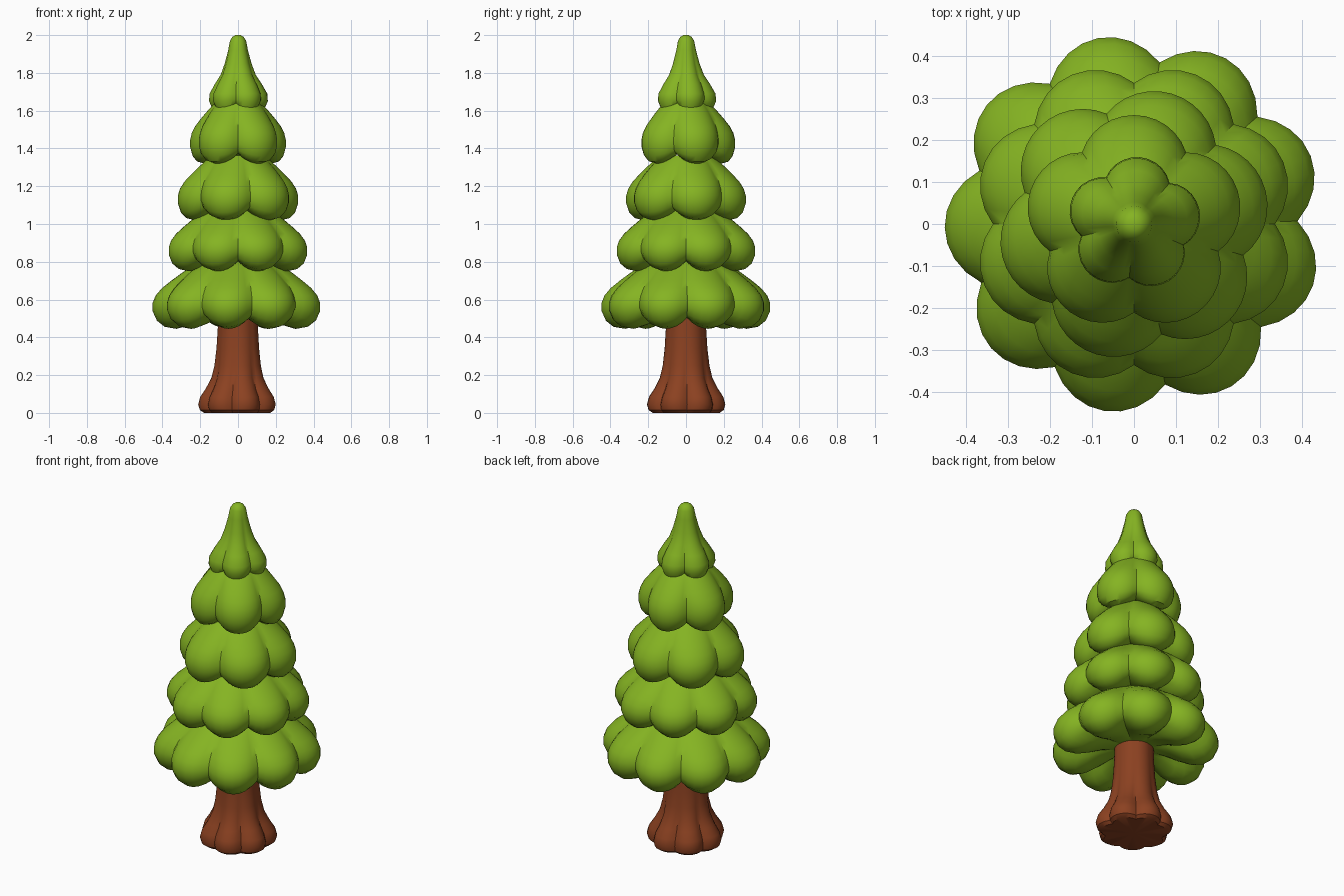
import bpy, bmesh, math

if "Cube" in bpy.data.objects:
    bpy.data.objects.remove(bpy.data.objects["Cube"])


def material(name, rgb):
    m = bpy.data.materials.new(name)
    m.diffuse_color = (*rgb, 1)
    m.use_nodes = True
    m.node_tree.nodes["Principled BSDF"].inputs["Base Color"].default_value = m.diffuse_color
    return m


GREEN = material("leaf green", (0.235, 0.455, 0.016))
BROWN = material("bark brown", (0.26, 0.053, 0.015))


def lobed_lathe(name, rows, lobes, phase, mat, per_lobe=8):
    """Revolve rows of (radius, z, valley depth, valley lift) with rounded lobes.
    The first and last rows are closed with a single pole point."""
    n = lobes * per_lobe
    bm = bmesh.new()
    rings = []
    for r, z, depth, lift in rows:
        ring = []
        for i in range(n):
            d = 2 * (i % per_lobe) / per_lobe - 1      # -1..1 across a lobe
            a = math.radians(phase) + (i / n - 0.5 / lobes) * math.tau
            rr = r * (1 - depth * d * d)
            ring.append(bm.verts.new((rr * math.cos(a), rr * math.sin(a), z + lift * d * d)))
        rings.append(ring)
    for lo, hi in zip(rings, rings[1:]):
        for i in range(n):
            j = (i + 1) % n
            bm.faces.new((lo[i], lo[j], hi[j], hi[i]))
    for ring, z in ((rings[0], rows[0][1]), (rings[-1], rows[-1][1])):
        pole = bm.verts.new((0, 0, z))
        for i in range(n):
            bm.faces.new((ring[i], ring[(i + 1) % n], pole))
    bmesh.ops.recalc_face_normals(bm, faces=bm.faces)
    me = bpy.data.meshes.new(name)
    bm.to_mesh(me)
    bm.free()
    me.materials.append(mat)
    ob = bpy.data.objects.new(name, me)
    bpy.context.collection.objects.link(ob)
    bpy.context.view_layer.objects.active = ob
    ob.select_set(True)
    bpy.ops.object.shade_smooth_by_angle(angle=math.radians(35))
    ob.select_set(False)
    return ob


# Trunk with flared root lobes
lobed_lathe("trunk", [
    (0.18, 0.0, 0.14, 0), (0.202, 0.015, 0.15, 0), (0.211, 0.045, 0.16, 0),
    (0.2, 0.085, 0.17, 0), (0.17, 0.13, 0.16, 0), (0.141, 0.185, 0.11, 0),
    (0.125, 0.25, 0.06, 0), (0.114, 0.34, 0.03, 0), (0.107, 0.45, 0.02, 0),
    (0.105, 0.60, 0.02, 0)], 7, -75, BROWN)

# Foliage tiers: shared profile (radius, height, valley depth, valley lift)
TIER = [(0.22, 0.20, 0.05, 0.0), (0.42, 0.14, 0.15, 0.06), (0.58, 0.05, 0.17, 0.12),
        (0.72, 0.0, 0.17, 0.16), (0.86, 0.03, 0.17, 0.14), (0.95, 0.12, 0.17, 0.09),
        (1.0, 0.26, 0.17, 0.05), (1.0, 0.38, 0.17, 0.02), (0.965, 0.49, 0.16, 0),
        (0.89, 0.60, 0.14, 0), (0.78, 0.71, 0.12, 0), (0.66, 0.82, 0.09, 0),
        (0.54, 0.92, 0.06, 0), (0.43, 1.01, 0.04, 0)]
for name, R, z0, h, lobes, phase, k in (
        ("foliage_bottom", 0.452, 0.445, 0.36, 9, 101, 0.8),
        ("foliage_low", 0.386, 0.75, 0.33, 8, 67.5, 0.75),
        ("foliage_middle", 0.324, 1.02, 0.34, 6, 74, 0.95),
        ("foliage_high", 0.26, 1.32, 0.33, 5, 90, 1.1)):
    lobed_lathe(name, [(r * R, z0 + z * h, d * k, l * h) for r, z, d, l in TIER],
                lobes, phase, GREEN, 8 if lobes > 6 else 12)

# Pointed crown
lobed_lathe("foliage_tip", [
    (0.05, 1.64, 0.1, 0), (0.09, 1.615, 0.18, 0.015), (0.12, 1.603, 0.18, 0.025),
    (0.145, 1.615, 0.19, 0.02), (0.16, 1.65, 0.19, 0.01), (0.157, 1.69, 0.19, 0),
    (0.128, 1.74, 0.17, 0), (0.095, 1.79, 0.14, 0), (0.072, 1.85, 0.1, 0),
    (0.053, 1.92, 0.06, 0), (0.043, 1.97, 0.02, 0), (0.03, 1.99, 0, 0),
    (0.014, 2.0, 0, 0)], 5, 85, GREEN, 10)
